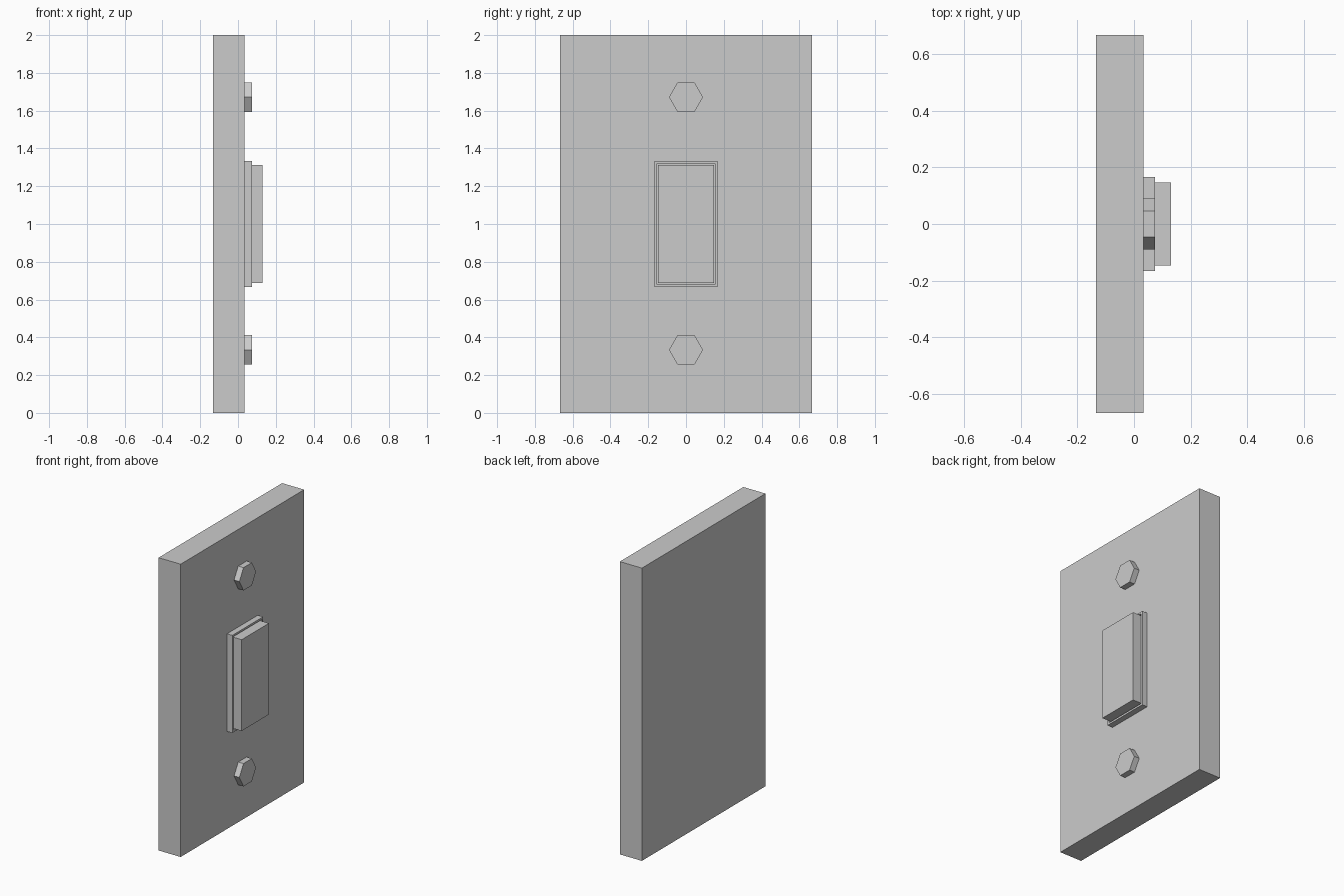
import bpy, math

if "Cube" in bpy.data.objects:
    bpy.data.objects.remove(bpy.data.objects["Cube"])


def add_object(name, verts, faces):
    mesh = bpy.data.meshes.new(name)
    mesh.from_pydata(verts, [], faces)
    mesh.update()
    obj = bpy.data.objects.new(name, mesh)
    bpy.context.collection.objects.link(obj)
    return obj


def prism(name, outline, x0, x1):
    """Extrude a counter-clockwise (y, z) outline along x."""
    n = len(outline)
    verts = [(x, y, z) for x in (x0, x1) for y, z in outline]
    faces = [tuple(reversed(range(n))), tuple(range(n, 2 * n))]
    faces += [(i, (i + 1) % n, n + (i + 1) % n, n + i) for i in range(n)]
    return add_object(name, verts, faces)


def rect(hy, hz, cz=1.0):
    return [(-hy, cz - hz), (hy, cz - hz), (hy, cz + hz), (-hy, cz + hz)]


def ring(name, outer, inner, x0, x1):
    """Extrude a frame between two matching outlines along x."""
    n = len(outer)
    loops = [(outer, x0), (outer, x1), (inner, x1), (inner, x0)]
    verts = [(x, y, z) for loop, x in loops for y, z in loop]
    faces = []
    for k in range(4):
        a, b = k * n, (k + 1) % 4 * n
        faces += [(a + i, a + (i + 1) % n, b + (i + 1) % n, b + i) for i in range(n)]
    return add_object(name, verts, faces)


FACE = 0.0333    # front surface of the plate
RIM = 0.0733     # front of the frame and screws

# Wall plate
prism("wall_plate", rect(0.6667, 1.0), -0.1333, FACE)

# Raised frame around the switch, with a narrow gap inside
ring("switch_frame", rect(0.1667, 0.3333), rect(0.1533, 0.32), FACE, RIM)

# Switch paddle
prism("switch_paddle", rect(0.147, 0.3117), FACE, 0.1307)

# Hexagonal screw heads
for label, cz in (("lower", 0.3333), ("upper", 1.6717)):
    hexagon = [(0.09 * math.cos(i * math.pi / 3),
                cz + 0.09 * math.sin(i * math.pi / 3)) for i in range(6)]
    prism(label + "_screw", hexagon, FACE, RIM)
